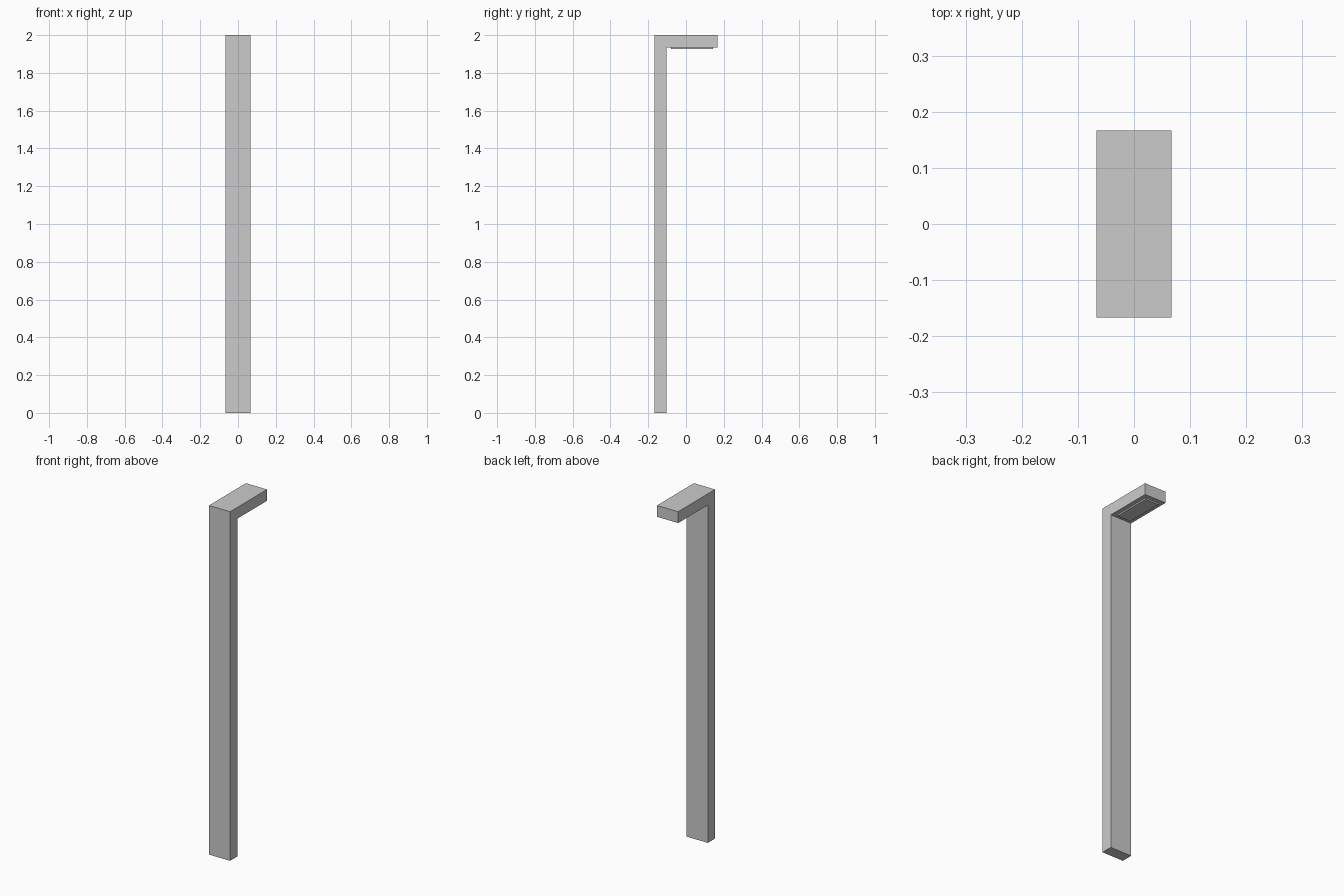
import bpy, bmesh

if "Cube" in bpy.data.objects:
    bpy.data.objects.remove(bpy.data.objects["Cube"])

W = 0.067    # half width in x
D = 0.167    # half depth in y
T = 0.065    # post and arm thickness


def mesh_object(name, bm):
    bmesh.ops.recalc_face_normals(bm, faces=bm.faces)
    me = bpy.data.meshes.new(name)
    bm.to_mesh(me)
    bm.free()
    ob = bpy.data.objects.new(name, me)
    bpy.context.collection.objects.link(ob)
    return ob


def extrude_profile(name, pts, offset):
    bm = bmesh.new()
    face = bm.faces.new([bm.verts.new(p) for p in pts])
    geo = bmesh.ops.extrude_face_region(bm, geom=[face], use_keep_orig=True)
    moved = [g for g in geo["geom"] if isinstance(g, bmesh.types.BMVert)]
    bmesh.ops.translate(bm, verts=moved, vec=offset)
    return mesh_object(name, bm)


# L-shaped post and arm
side = [(-D, 0), (-D + T, 0), (-D + T, 2 - T), (D, 2 - T), (D, 2), (-D, 2)]
extrude_profile("post_and_arm", [(-W, y, z) for y, z in side], (2 * W, 0, 0))

# Lamp panel hanging slightly below the arm
x, y0, y1 = 0.042, -0.08, 0.142
panel = [(-x, y0), (x, y0), (x, y1), (-x, y1)]
extrude_profile("lamp_panel", [(a, b, 2 - T) for a, b in panel], (0, 0, -0.008))
